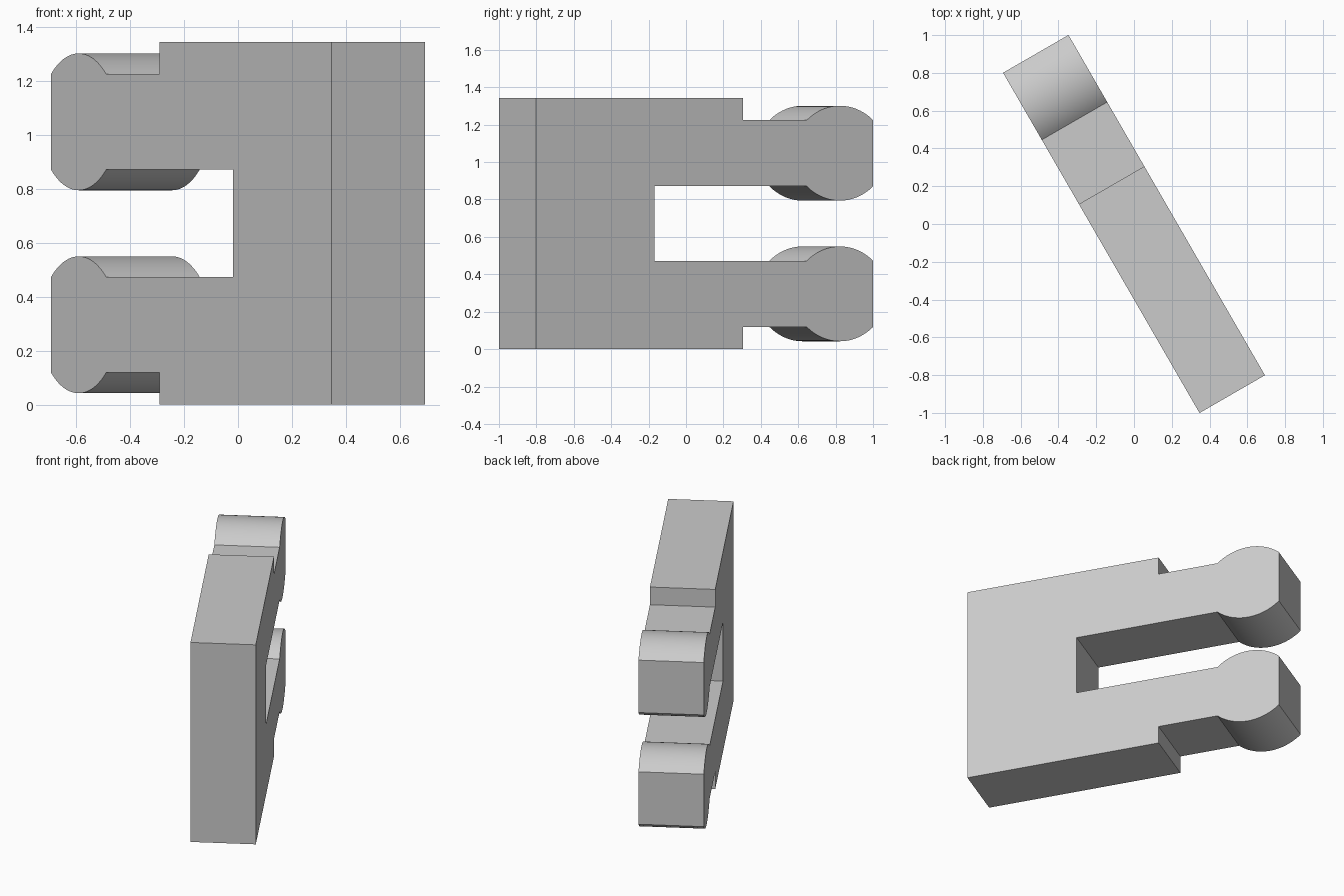
import bpy, bmesh, math
from mathutils import Matrix

if "Cube" in bpy.data.objects:
    bpy.data.objects.remove(bpy.data.objects["Cube"], do_unlink=True)

LENGTH, THICK, HEIGHT = 2.08, 0.4, 1.343
BODY_END, SLOT_END, BULB_START = 1.277, 0.73, 1.67
ARM_LOW, ARM_HIGH, BULGE = 0.119, 0.472, 0.077

grey = bpy.data.materials.new("plain grey")
grey.use_nodes = True
colour = (0.6, 0.6, 0.6, 1)
grey.diffuse_color = colour
grey.node_tree.nodes["Principled BSDF"].inputs["Base Color"].default_value = colour


def bulge(z, side, steps=24):
    """Circular arc from the bulb start to the tip, bulging up or down."""
    half = (LENGTH - BULB_START) / 2
    radius = (half ** 2 + BULGE ** 2) / (2 * BULGE)
    sweep = math.asin(half / radius)
    points = []
    for i in range(steps + 1):
        a = sweep * (2 * i / steps - 1)
        rise = radius * (math.cos(a) - math.cos(sweep))
        points.append((BULB_START + half + radius * math.sin(a), z + side * rise))
    return points


# Side outline: lower prong, then the upper prong as its mirror image
lower = [(0, 0), (BODY_END, 0), (BODY_END, ARM_LOW)]
lower += bulge(ARM_LOW, -1)
lower += bulge(ARM_HIGH, 1)[::-1]
lower += [(SLOT_END, ARM_HIGH)]
outline = lower + [(u, HEIGHT - z) for u, z in reversed(lower)]

# Extrude the outline to the plate thickness
bm = bmesh.new()
face = bm.faces.new([bm.verts.new((u - LENGTH / 2, -THICK / 2, z)) for u, z in outline])
extruded = bmesh.ops.extrude_face_region(bm, geom=[face])
moved = [v for v in extruded["geom"] if isinstance(v, bmesh.types.BMVert)]
bmesh.ops.translate(bm, verts=moved, vec=(0, THICK, 0))
bmesh.ops.recalc_face_normals(bm, faces=bm.faces)
bm.transform(Matrix.Rotation(math.radians(120), 4, "Z"))
mesh = bpy.data.meshes.new("two_prong_clip")
bm.to_mesh(mesh)
bm.free()
mesh.materials.append(grey)
clip = bpy.data.objects.new("two_prong_clip", mesh)
bpy.context.collection.objects.link(clip)

# Smooth the rounded bulbs, keep corners sharp
bpy.context.view_layer.objects.active = clip
clip.select_set(True)
bpy.ops.object.shade_smooth_by_angle(angle=math.radians(30))
